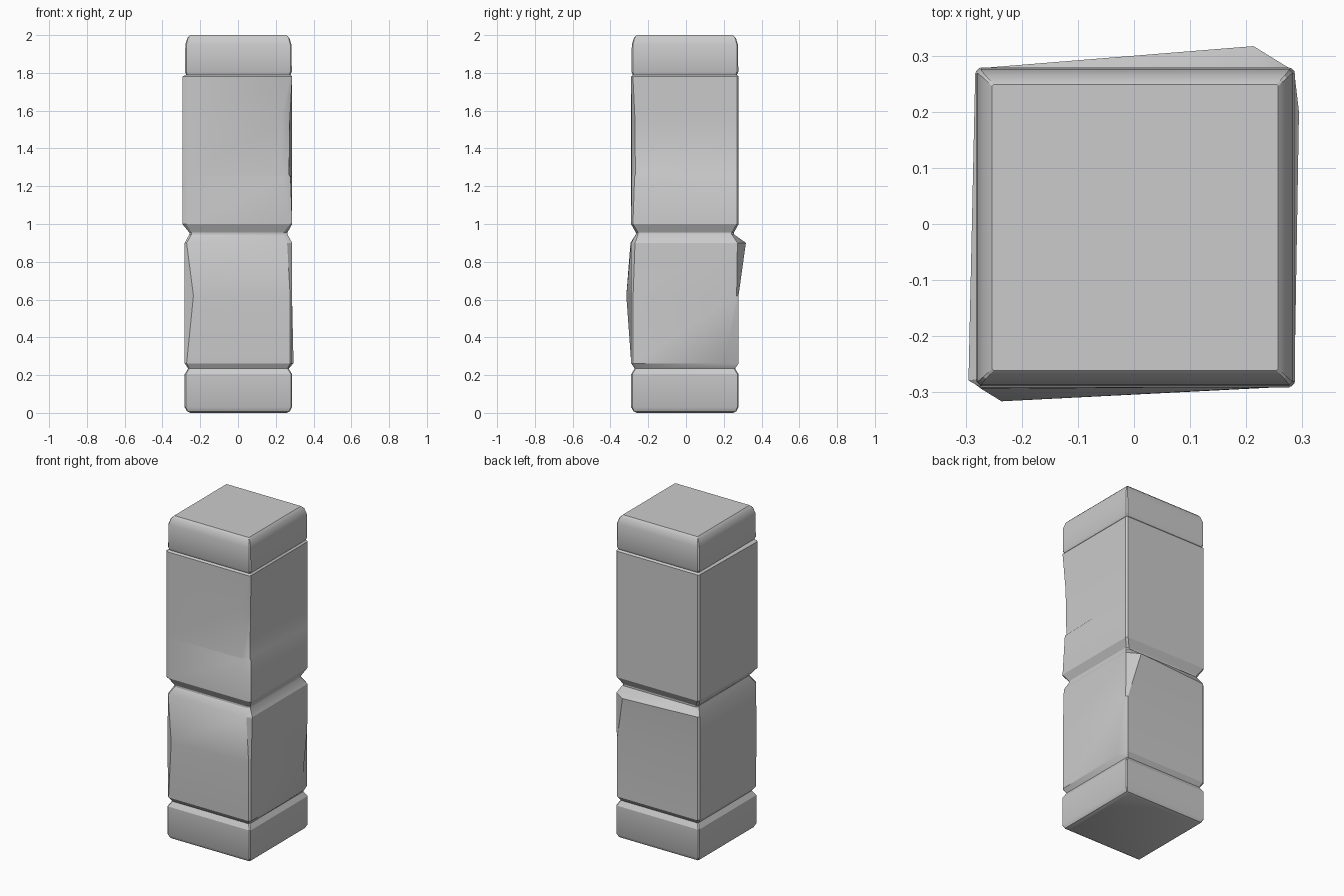
import bpy, bmesh

CX, CY = 0.002, -0.006      # slight offset of the shaft from the axis

# profile rings: height, half width, corner chamfer
RINGS = [
    (0.00, 0.255, 0.003), (0.008, 0.272, 0.004), (0.03, 0.284, 0.006),   # base
    (0.205, 0.284, 0.006), (0.235, 0.266, 0.006),                       # lower groove
    (0.262, 0.284, 0.010), (0.62, 0.284, 0.010), (0.90, 0.284, 0.010),  # lower block
    (0.945, 0.260, 0.012), (0.955, 0.260, 0.012),                       # middle groove
    (1.00, 0.285, 0.010), (1.25, 0.285, 0.010), (1.26, 0.285, 0.010),
    (1.55, 0.285, 0.010), (1.78, 0.285, 0.010),                         # upper block
    (1.79, 0.276, 0.006), (1.805, 0.283, 0.008),                        # upper groove
    (1.95, 0.281, 0.006), (1.985, 0.270, 0.004), (2.00, 0.255, 0.003),  # cap
]

# chipped and bulging corners: (height, corner point) -> x, y
# points run 0/1 front right, 2/3 back right, 4/5 back left, 6/7 front left
CHIPS = {
    (0.262, 2): (0.294, 0.20),
    (0.62, 7): (-0.236, -0.316), (0.62, 6): (-0.284, -0.285),
    (0.90, 7): (-0.272, -0.294),
    (0.90, 3): (0.213, 0.317), (0.90, 2): (0.286, 0.272),
    (0.90, 0): (0.260, -0.290), (0.90, 1): (0.287, -0.270),
    (0.955, 0): (0.240, -0.266), (0.945, 0): (0.240, -0.266),
    (1.25, 0): (0.237, -0.288), (1.25, 1): (0.278, -0.272),
    (1.26, 0): (0.229, -0.288), (1.26, 1): (0.270, -0.268),
    (1.55, 0): (0.231, -0.288), (1.55, 1): (0.274, -0.270),
}
for z in (1.00, 1.25, 1.26, 1.55, 1.78):      # left face leans outward at the front
    CHIPS[(z, 6)] = (-0.295, -0.279)


def ring_points(z, h, c):
    i = h - c
    pts = [(i, -h), (h, -i), (h, i), (i, h), (-i, h), (-h, i), (-h, -i), (-i, -h)]
    return [(*CHIPS.get((z, k), (x + CX, y + CY)), z) for k, (x, y) in enumerate(pts)]


# loft the pillar through its rings
bm = bmesh.new()
loops = [[bm.verts.new(p) for p in ring_points(*r)] for r in RINGS]
for a, b in zip(loops, loops[1:]):
    for k in range(8):
        n = (k + 1) % 8
        bm.faces.new((a[k], a[n], b[n], b[k]))
bm.faces.new(loops[0][::-1])
bm.faces.new(loops[-1])
bmesh.ops.recalc_face_normals(bm, faces=bm.faces)

mesh = bpy.data.meshes.new("stone_pillar")
bm.to_mesh(mesh)
bm.free()
pillar = bpy.data.objects.new("stone_pillar", mesh)
bpy.context.collection.objects.link(pillar)
bpy.context.view_layer.objects.active = pillar
pillar.select_set(True)
bpy.ops.object.shade_smooth_by_angle(angle=0.5)
